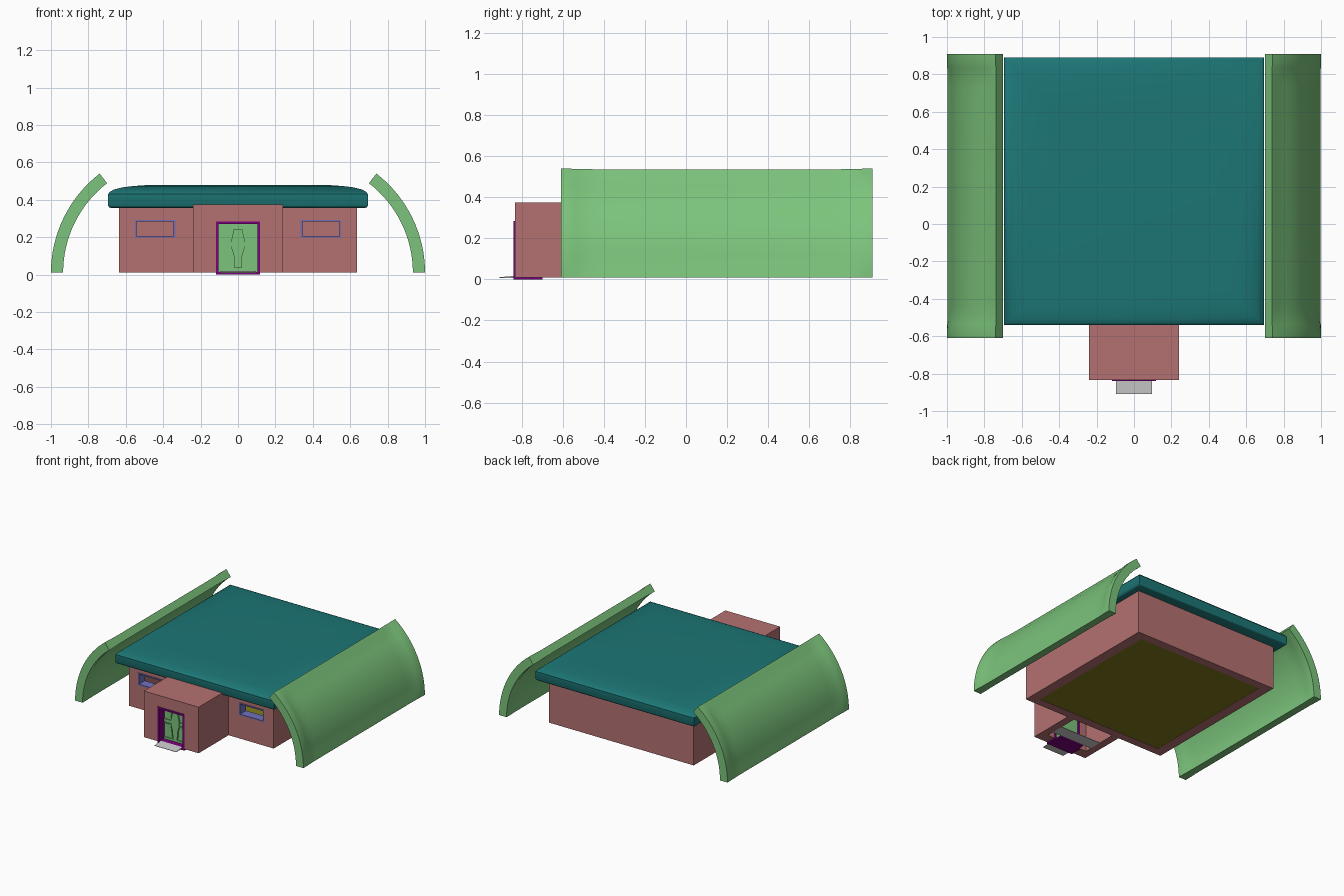
import bpy, bmesh, math

if "Cube" in bpy.data.objects:
    bpy.data.objects.remove(bpy.data.objects["Cube"])


def material(name, rgb):
    m = bpy.data.materials.new(name)
    m.diffuse_color = (*rgb, 1)
    m.use_nodes = True
    m.node_tree.nodes["Principled BSDF"].inputs["Base Color"].default_value = m.diffuse_color
    return m


PINK = material("wall_pink", (0.46, 0.165, 0.165))
GREEN = material("shell_green", (0.2, 0.55, 0.2))
TEAL = material("roof_teal", (0.012, 0.18, 0.18))
OLIVE = material("floor_olive", (0.22, 0.2, 0.01))
BLUE = material("window_blue", (0.16, 0.16, 0.5))
PURPLE = material("door_purple", (0.2, 0.0, 0.2))


def finish(name, bm, mat=None, smooth=None):
    bmesh.ops.recalc_face_normals(bm, faces=bm.faces[:])
    me = bpy.data.meshes.new(name)
    bm.to_mesh(me)
    bm.free()
    ob = bpy.data.objects.new(name, me)
    bpy.context.collection.objects.link(ob)
    if mat:
        me.materials.append(mat)
    if smooth:
        bpy.ops.object.select_all(action='DESELECT')
        ob.select_set(True)
        bpy.context.view_layer.objects.active = ob
        bpy.ops.object.shade_smooth_by_angle(angle=math.radians(smooth))
    return ob


def box(name, x, y, z, mat=None):
    bm = bmesh.new()
    bmesh.ops.create_cube(bm, size=1)
    for v in bm.verts:
        v.co = [a + (b - a) * (c + 0.5) for (a, b), c in zip((x, y, z), v.co)]
    return finish(name, bm, mat)


def loft(name, loops, mat, ring=False, smooth=None):
    """Skin closed loops; cap the ends, or join last to first for a ring."""
    bm = bmesh.new()
    rows = [[bm.verts.new(p) for p in lp] for lp in loops]
    n = len(rows[0])
    for a, b in zip(rows, rows[1:] + rows[:1] if ring else rows[1:]):
        for i in range(n):
            j = (i + 1) % n
            bm.faces.new((a[i], a[j], b[j], b[i]))
    if not ring:
        bm.faces.new(rows[0])
        bm.faces.new(rows[-1])
    return finish(name, bm, mat, smooth)


def cut(ob, *ranges):
    """Subtract boxes from an object."""
    for r in ranges:
        c = box("cutter", *r)
        c.hide_render = True
        m = ob.modifiers.new("cut", 'BOOLEAN')
        m.operation, m.solver, m.object = 'DIFFERENCE', 'EXACT', c
        bpy.context.view_layer.objects.active = ob
        bpy.ops.object.modifier_apply(modifier=m.name)
        bpy.data.objects.remove(c)


def frame(name, x, z, y, t, mat):
    """Rectangular frame around an opening in a front wall."""
    def rect(d, yy):
        return [(x[0] + d, yy, z[0] + d), (x[1] - d, yy, z[0] + d),
                (x[1] - d, yy, z[1] - d), (x[0] + d, yy, z[1] - d)]
    return loft(name, [rect(0, y[0]), rect(t, y[0]), rect(t, y[1]), rect(0, y[1])], mat, ring=True)


def plate(name, pts, y0, y1, mat):
    """Flat panel from an x/z outline."""
    return loft(name, [[(x, y, z) for x, z in pts] for y in (y0, y1)], mat)


# main building: hollow walls with two front windows
walls = box("walls", (-0.635, 0.635), (-0.46, 0.81), (0.01, 0.37), PINK)
cut(walls, ((-0.555, 0.555), (-0.395, 0.745), (-0.1, 0.5)),
    ((-0.547, -0.34), (-0.6, -0.3), (0.203, 0.287)),
    ((0.34, 0.547), (-0.6, -0.3), (0.203, 0.287)))
box("floor", (-0.56, 0.56), (-0.4, 0.75), (0.012, 0.02), OLIVE)
for side, x in (("left", (-0.552, -0.335)), ("right", (0.335, 0.552))):
    frame("window_frame_" + side, x, (0.197, 0.293), (-0.465, -0.39), 0.009, BLUE)

# roof slab: square in plan, rounded in section
roof_loops = []
for d, z in ((0.02, 0.355), (0.006, 0.36), (0, 0.37), (0, 0.43), (0.012, 0.444),
             (0.035, 0.456), (0.075, 0.466), (0.13, 0.473), (0.2, 0.478), (0.25, 0.48)):
    x, y0, y1 = 0.695 - d, -0.54 + d, 0.89 - d
    roof_loops.append([(-x, y0, z), (x, y0, z), (x, y1, z), (-x, y1, z)])
loft("roof", roof_loops, TEAL, smooth=40)

# entrance porch: hollow with a door opening
porch = box("porch", (-0.24, 0.24), (-0.835, -0.458), (0.01, 0.375), PINK)
cut(porch, ((-0.18, 0.18), (-0.755, -0.4), (-0.1, 0.335)),
    ((-0.112, 0.112), (-0.9, -0.7), (-0.1, 0.279)))
frame("door_frame", (-0.118, 0.118), (0.0, 0.285), (-0.84, -0.75), 0.015, PURPLE)
box("door_sill", (-0.105, 0.105), (-0.835, -0.7), (0.0, 0.012), PURPLE)
box("porch_floor", (-0.18, 0.18), (-0.7, -0.6), (0.01, 0.014))

# door leaf with raised panels
box("door", (-0.105, 0.105), (-0.775, -0.76), (0.012, 0.272), GREEN)
plate("door_centre_panel",
      [(-0.018, 0.035), (0.018, 0.035), (0.022, 0.1), (0.037, 0.15), (0.037, 0.175),
       (0.022, 0.245), (-0.022, 0.245), (-0.037, 0.175), (-0.037, 0.15), (-0.022, 0.1)],
      -0.788, -0.77, GREEN)
box("door_kick_strip", (-0.1, 0.1), (-0.783, -0.77), (0.016, 0.032), GREEN)
for side, s in (("left", -1), ("right", 1)):
    box("door_bar_" + side, sorted((s * 0.037, s * 0.1)), (-0.783, -0.77), (0.15, 0.175), GREEN)
    plate("door_upper_panel_" + side,
          [(s * 0.03, 0.265), (s * 0.095, 0.265), (s * 0.095, 0.185), (s * 0.043, 0.185)],
          -0.78, -0.77, GREEN)
    plate("door_lower_panel_" + side,
          [(s * 0.028, 0.038), (s * 0.095, 0.038), (s * 0.095, 0.14), (s * 0.042, 0.14)],
          -0.78, -0.77, GREEN)

# entrance ramp
loft("ramp", [[(x, -0.91, 0.008), (x, -0.83, 0.008), (x, -0.83, 0.018), (x, -0.91, 0.011)]
              for x in (-0.095, 0.095)], None)

# curved side shells: thick ribs at both ends, shallow recess between
N, SWEEP = 16, math.radians(52.3)


def shell(name, s):
    stations = [(-0.61, 0), (-0.565, 0), (-0.535, 0.4), (-0.49, 0.85), (-0.43, 1)]
    stations += [(0.3 - y, d) for y, d in reversed(stations)]
    loops = []
    for y, dip in stations:
        outer, inner = [], []
        for i in range(N + 1):
            u = i / N
            a = u * SWEEP
            k = dip * min(1, 0.2 + 6 * u, 0.2 + 6 * (1 - u))
            for lst, r in ((outer, 0.67 - 0.018 * k), (inner, 0.605 + 0.014 * k)):
                lst.append((s * (0.33 + r * math.cos(a)), y, 0.01 + r * math.sin(a)))
        loops.append(outer + inner[::-1])
    loft(name, loops, GREEN, smooth=35)


shell("side_shell_left", -1)
shell("side_shell_right", 1)
